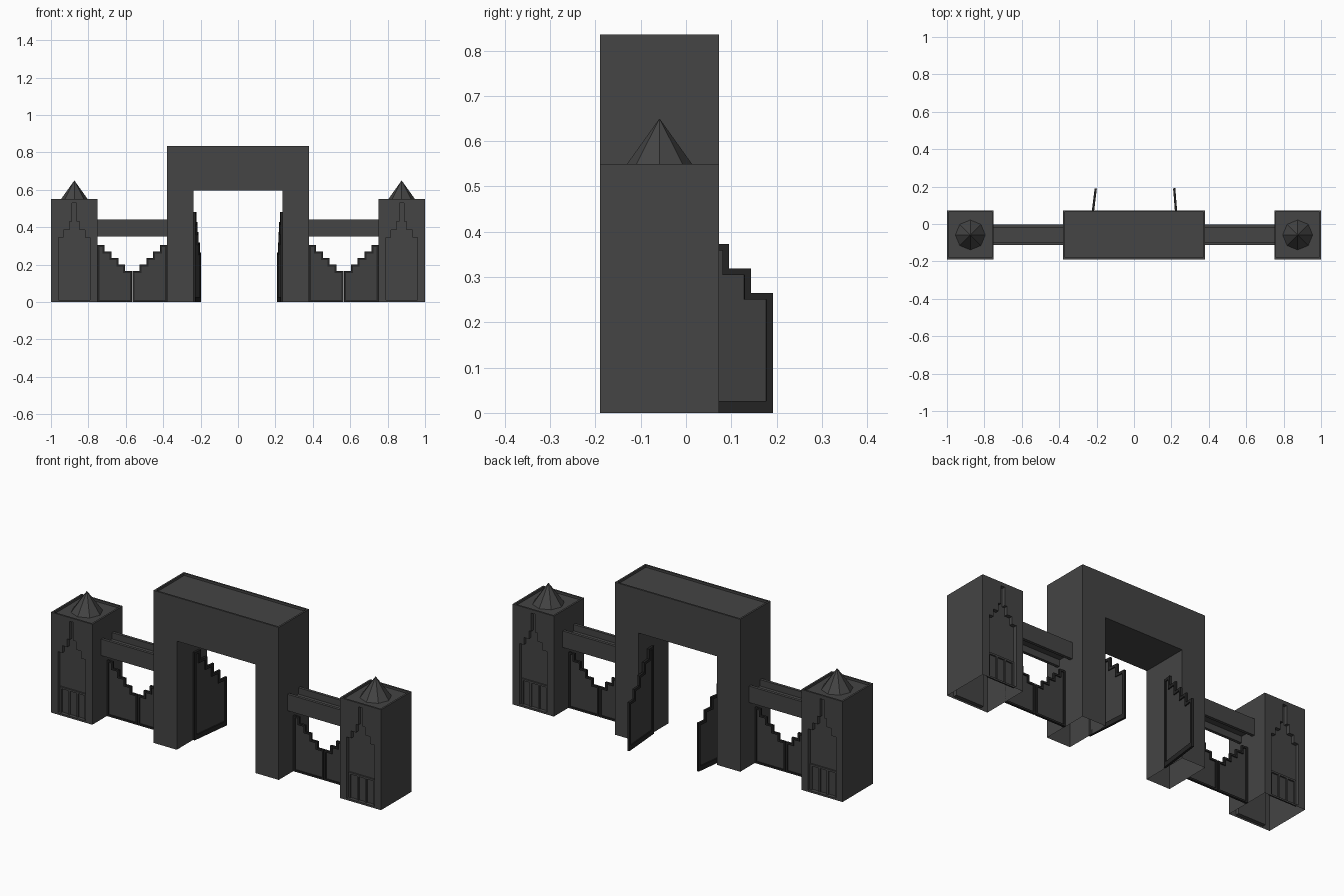
import bpy, bmesh, math
from mathutils import Matrix, Vector

if "Cube" in bpy.data.objects:
    bpy.data.objects.remove(bpy.data.objects["Cube"])

YC, HALF = -0.0585, 0.1315          # depth centre and half depth of the masonry
X, Z = Vector((1, 0, 0)), Vector((0, 0, 1))


def material(name, rgba):
    m = bpy.data.materials.new(name)
    m.diffuse_color = rgba
    m.use_nodes = True
    m.node_tree.nodes["Principled BSDF"].inputs["Base Color"].default_value = m.diffuse_color
    return m


STONE = material("dark_stone", (0.058, 0.058, 0.058, 1))
METAL = material("dark_metal", (0.018, 0.018, 0.018, 1))
PANE = material("clear_panel", (0.05, 0.05, 0.05, 0.5))


def finish(name, bm, mat):
    bmesh.ops.recalc_face_normals(bm, faces=bm.faces)
    me = bpy.data.meshes.new(name)
    bm.to_mesh(me)
    bm.free()
    me.materials.append(mat)
    ob = bpy.data.objects.new(name, me)
    bpy.context.collection.objects.link(ob)
    return ob


def prism(name, pts, start, axis, mat):
    """Extrude a closed polygon of 3D points along a vector."""
    bm = bmesh.new()
    f = bm.faces.new([bm.verts.new(Vector(p) + start) for p in pts])
    r = bmesh.ops.extrude_face_region(bm, geom=[f])
    bmesh.ops.translate(bm, vec=axis, verts=[v for v in r["geom"] if isinstance(v, bmesh.types.BMVert)])
    return finish(name, bm, mat)


def box(name, x0, x1, y0, y1, z0, z1, mat=STONE):
    pts = [(x0, y0, z0), (x1, y0, z0), (x1, y1, z0), (x0, y1, z0)]
    return prism(name, pts, Vector(), Z * (z1 - z0), mat)


def carve(ob, cutters):
    """Cut recesses, then open the hollow underside."""
    for c in cutters:
        c.hide_render = True
        m = ob.modifiers.new("recess", "BOOLEAN")
        m.object, m.operation, m.solver = c, "DIFFERENCE", "EXACT"
    dg = bpy.context.evaluated_depsgraph_get()
    me = bpy.data.meshes.new_from_object(ob.evaluated_get(dg))
    ob.modifiers.clear()
    ob.data = me
    for c in cutters:
        bpy.data.objects.remove(c)
    bm = bmesh.new()
    bm.from_mesh(me)
    floor = [f for f in bm.faces if all(v.co.z < 1e-4 for v in f.verts)]
    bmesh.ops.delete(bm, geom=floor, context="FACES")
    bm.to_mesh(me)
    bm.free()


def roof_cutter(x0, x1, top):
    return box("roof_cutter", x0 + .01, x1 - .01, YC - HALF + .01, YC + HALF - .01, top - .012, top + .05)


def leaf(name, width, low, rise, t, bottom, hinge, angle):
    """Stepped gate leaf: metal frame around a thin clear panel."""
    w = width / 5
    outer, inner = [(0, 0), (width, 0)], [(t, bottom), (width - t, bottom)]
    for i in range(5):
        for x in (width - i * w, width - (i + 1) * w):
            z = low + i * rise
            outer.append((x, z))
            inner.append((x - t if x > 1e-6 else t, z - t))
    n, d = len(outer), 0.006
    bm = bmesh.new()
    ring = [[bm.verts.new((x, y, z)) for x, z in prof]
            for prof, y in ((outer, -d), (inner, -d), (inner, d), (outer, d))]
    for k in range(4):
        a, b = ring[k], ring[(k + 1) % 4]
        for i in range(n):
            j = (i + 1) % n
            bm.faces.new((a[i], a[j], b[j], b[i]))
    frame = finish(name + "_frame", bm, METAL)
    bm = bmesh.new()
    bm.faces.new([bm.verts.new((x, 0, z)) for x, z in inner])
    panel = finish(name + "_panel", bm, PANE)
    for ob in (frame, panel):
        ob.data.transform(Matrix.Translation(hinge) @ Matrix.Rotation(angle, 4, "Z"))


# Central arch
arch_profile = [(-.38, 0), (-.238, 0), (-.238, .595), (.238, .595), (.238, 0), (.38, 0), (.38, .835), (-.38, .835)]
arch = prism("central_arch", [(x, YC - HALF, z) for x, z in arch_profile], Vector(),
             Vector((0, 2 * HALF, 0)), STONE)
carve(arch, [roof_cutter(-.38, .38, .835)])

# Half outline of the stepped niche on the towers
niche_half = [(.084, .01), (.084, .345), (.057, .345), (.057, .385), (.027, .385), (.027, .43), (.012, .43), (.012, .53)]
niche = niche_half + [(-x, z) for x, z in reversed(niche_half)]

for side, s in (("left", -1), ("right", 1)):
    cx = s * .875
    # Tower with niches front and back and a sunken roof
    tower = box(side + "_tower", cx - .125, cx + .125, YC - HALF, YC + HALF, 0, .55)
    cutters = [roof_cutter(cx - .125, cx + .125, .55)]
    for f in (-1, 1):
        face = YC + f * HALF
        cutters.append(prism("niche_cutter", [(cx + x, face - f * .02, z) for x, z in niche], Vector(),
                             Vector((0, f * .05, 0)), STONE))
    carve(tower, cutters)

    # Low ribs at the foot of each niche
    for f, end in ((-1, "front"), (1, "back")):
        back = YC + f * (HALF - .02)
        for k in range(4):
            x = cx + (k - 1.5) * .05
            box(f"{side}_{end}_niche_rib", x - .005, x + .005, *sorted((back, back + f * .008)), .01, .14)
        box(f"{side}_{end}_niche_lintel", cx - .08, cx + .08, *sorted((back, back + f * .008)), .14, .15)

    # Eight-sided spire
    bm = bmesh.new()
    bmesh.ops.create_cone(bm, cap_ends=True, segments=8, radius1=.08, radius2=0, depth=.112,
                          matrix=Matrix.Translation((cx, YC, .594)))
    finish(side + "_spire", bm, STONE)

    # H-section bridge beam between arch and tower
    quarter = [(.055, .35), (.055, .44), (.039, .44), (.039, .405)]
    right = [(.039, .385), (.039, .35)] + quarter
    left = [(-.039, .405), (-.039, .44), (-.055, .44), (-.055, .35), (-.039, .35), (-.039, .385)]
    prism(side + "_bridge_beam", [(s * .38, YC + y, z) for y, z in right + left], Vector(), X * s * .37, STONE)

    # Closed side gate, two leaves
    for part, x, a in (("inner", min(s * .38, s * .75), 0), ("outer", max(s * .38, s * .75), math.pi)):
        leaf(f"{side}_side_gate_{part}", .183, .165, .035, .010, .010, (x, YC, 0), a)

# Open main gate leaves, swung backwards
leaf("left_main_gate", .242, .265, .054, .0145, .026, (-.234, -.05, 0), math.radians(83))
leaf("right_main_gate", .242, .265, .054, .0145, .026, (.234, -.05, 0), math.radians(94.5))
